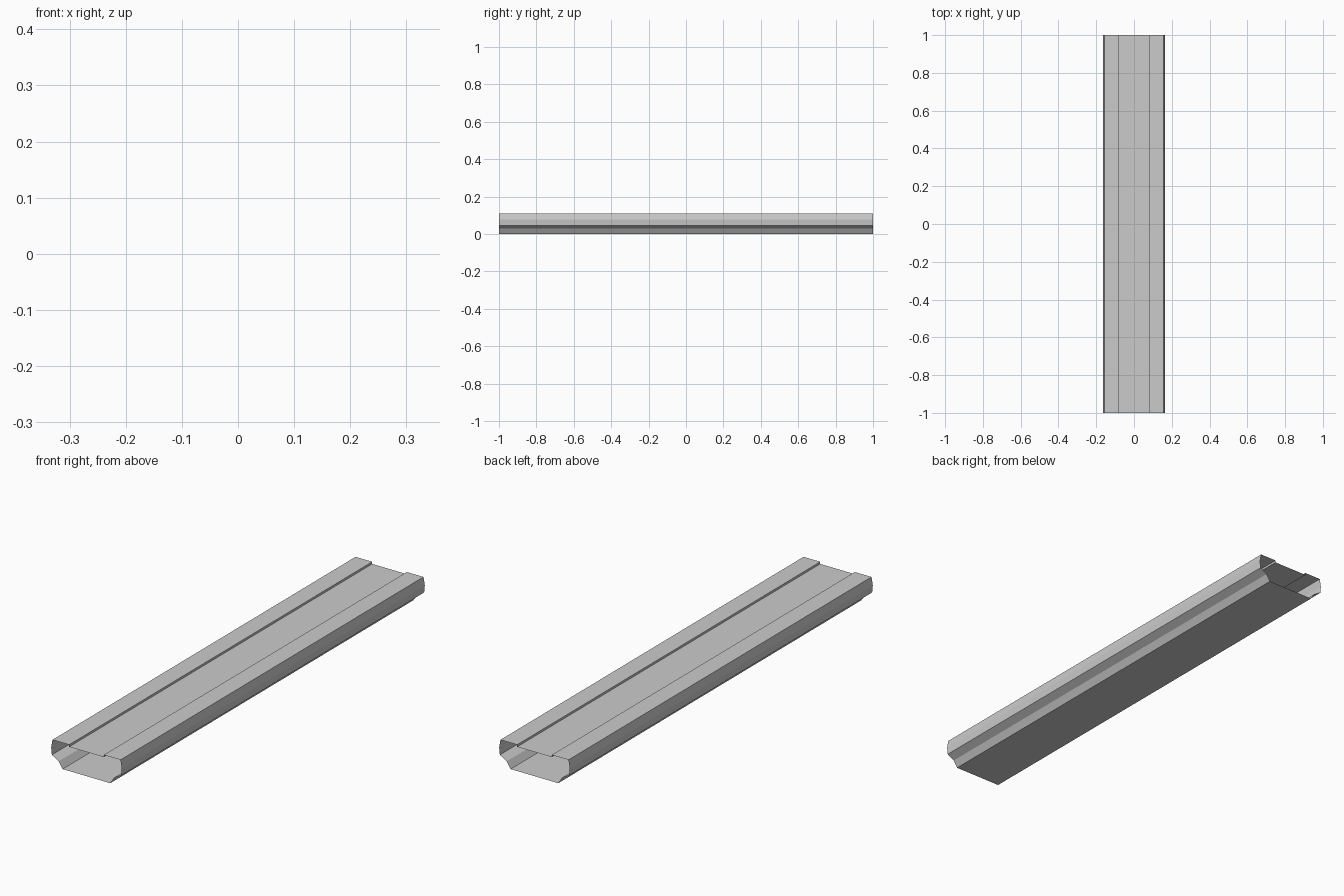
import bpy
import bmesh

if "Cube" in bpy.data.objects:
    bpy.data.objects.remove(bpy.data.objects["Cube"])

# Right half of the open-ended channel's cross-section (x, z), bottom to top
half = [
    (0.11, 0.0),      # floor edge
    (0.128, 0.028),   # steep lower wall
    (0.16, 0.046),    # shallow flare
    (0.163, 0.076),   # widest point of the side
    (0.157, 0.11),    # top shoulder
    (0.08, 0.11),     # lip
    (0.08, 0.101),    # step down to the recessed tread
]

# Mirror into one closed loop
loop = half + [(-x, z) for x, z in reversed(half)]

# Extrude the loop along y as a thin shell with open ends
bm = bmesh.new()
front = [bm.verts.new((x, -1, z)) for x, z in loop]
back = [bm.verts.new((x, 1, z)) for x, z in loop]
n = len(loop)
for i in range(n):
    j = (i + 1) % n
    bm.faces.new((front[i], front[j], back[j], back[i]))
bmesh.ops.recalc_face_normals(bm, faces=bm.faces)

# The shell is open, so check that the floor faces downward
floor = min(bm.faces, key=lambda f: f.calc_center_median().z)
if floor.normal.z > 0:
    bmesh.ops.reverse_faces(bm, faces=bm.faces)

mesh = bpy.data.meshes.new("channel_beam")
bm.to_mesh(mesh)
bm.free()
bpy.context.collection.objects.link(bpy.data.objects.new("channel_beam", mesh))
